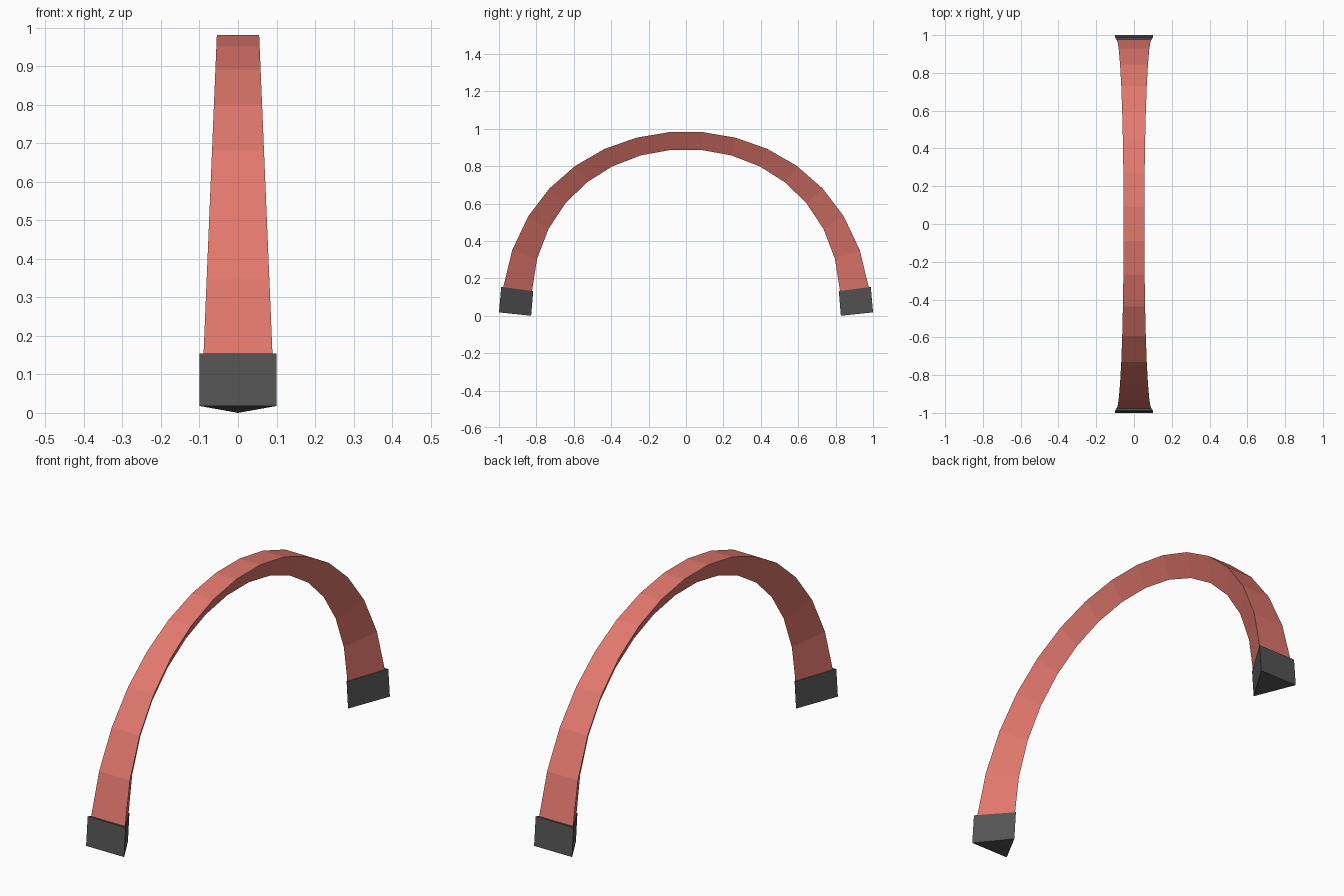
import bpy, bmesh
from mathutils import Vector

if "Cube" in bpy.data.objects:
    bpy.data.objects.remove(bpy.data.objects["Cube"])


def material(name, rgb):
    m = bpy.data.materials.new(name)
    m.diffuse_color = (*rgb, 1)
    m.use_nodes = True
    m.node_tree.nodes["Principled BSDF"].inputs["Base Color"].default_value = m.diffuse_color
    return m


def prism(name, sections, mat):
    """Skin a row of triangles; each is (half width, outer (y,z), inner (y,z))."""
    bm = bmesh.new()
    rings = [[bm.verts.new((-w, *o)), bm.verts.new((w, *o)), bm.verts.new((0, *i))]
             for w, o, i in sections]
    for a, b in zip(rings, rings[1:]):
        for k in range(3):
            n = (k + 1) % 3
            bm.faces.new((a[k], a[n], b[n], b[k]))
    bm.faces.new(rings[0])
    bm.faces.new(rings[-1])
    bmesh.ops.recalc_face_normals(bm, faces=bm.faces)
    me = bpy.data.meshes.new(name)
    bm.to_mesh(me)
    bm.free()
    me.materials.append(mat)
    ob = bpy.data.objects.new(name, me)
    bpy.context.collection.objects.link(ob)
    return ob


red = material("red_paint", (0.77, 0.19, 0.155))
dark = material("dark_rubber", (0.09, 0.09, 0.09))

# arched handle: equilateral triangle section swept along a cubic curve, thinner at the crown
SEGMENTS = 15
ctrl = [Vector(p) for p in ((-0.98, 0.14), (-0.82, 1.267), (0.82, 1.267), (0.98, 0.14))]
sections = []
for n in range(SEGMENTS + 1):
    t = n / SEGMENTS
    s = 1 - t
    p = s**3 * ctrl[0] + 3*s*s*t * ctrl[1] + 3*s*t*t * ctrl[2] + t**3 * ctrl[3]
    d = (s*s * (ctrl[1]-ctrl[0]) + 2*s*t * (ctrl[2]-ctrl[1]) + t*t * (ctrl[3]-ctrl[2])).normalized()
    w = 0.09 - 0.035 * (p.y - 0.14) / 0.84
    sections.append((w, p, p + Vector((d.y, -d.x)) * w * 3**0.5))
prism("arch_handle", sections, red)

# triangular foot blocks on both ends
for side, name in ((-1, "front_foot"), (1, "back_foot")):
    prism(name, [(0.1, (side * 1.0, 0.018), (side * 0.828, 0.0)),
                 (0.1, (side * 0.988, 0.154), (side * 0.817, 0.132))], dark)
